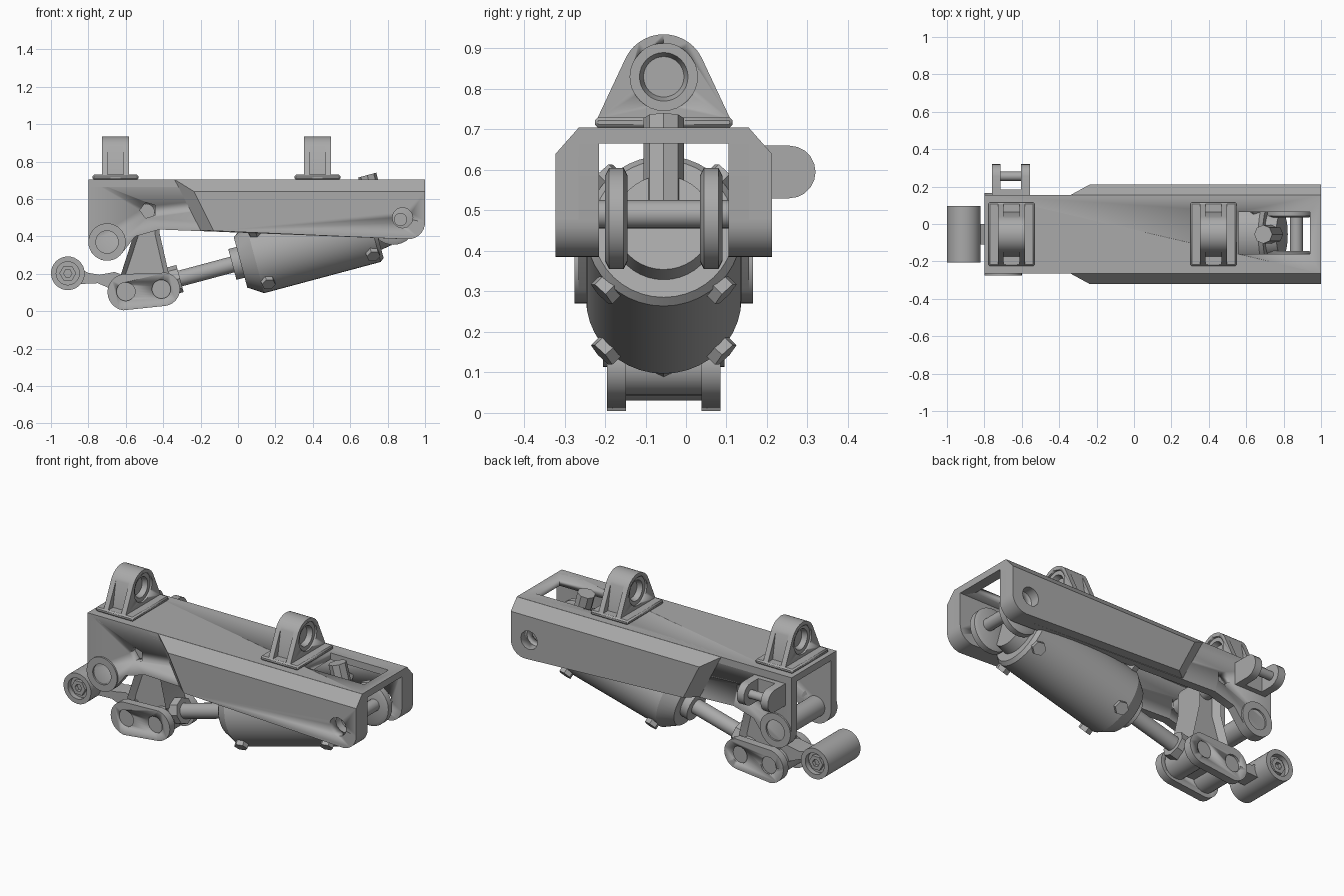
import bpy, bmesh, math
from mathutils import Vector

if "Cube" in bpy.data.objects:
    bpy.data.objects.remove(bpy.data.objects["Cube"])

C = -0.055  # centre plane of the assembly
steel = bpy.data.materials.new("grey steel")
steel.use_nodes = True
GREY = (0.4, 0.4, 0.4, 1)
steel.diffuse_color = GREY
steel.node_tree.nodes["Principled BSDF"].inputs["Base Color"].default_value = GREY


def finish(name, bm, smooth=True):
    bmesh.ops.remove_doubles(bm, verts=bm.verts, dist=1e-5)
    bmesh.ops.recalc_face_normals(bm, faces=bm.faces)
    me = bpy.data.meshes.new(name)
    bm.to_mesh(me)
    bm.free()
    me.materials.append(steel)
    ob = bpy.data.objects.new(name, me)
    bpy.context.collection.objects.link(ob)
    if smooth:
        select(ob)
        bpy.ops.object.shade_smooth_by_angle(angle=math.radians(32))
    return ob


def select(ob):
    bpy.ops.object.select_all(action="DESELECT")
    ob.select_set(True)
    bpy.context.view_layer.objects.active = ob


def loft(name, pa, pb, a, b, plane="xz", recess=None):
    """Join two matching outlines lying at depths a and b (y measured from C)."""
    def at(p, d):
        return (p[0], C + d, p[1]) if plane == "xz" else (d, C + p[0], p[1])
    bm = bmesh.new()
    va = [bm.verts.new(at(p, a)) for p in pa]
    vb = [bm.verts.new(at(p, b)) for p in pb]
    caps = [bm.faces.new(va), bm.faces.new(vb[::-1])]
    n = len(va)
    for i in range(n):
        j = (i + 1) % n
        bm.faces.new((va[i], va[j], vb[j], vb[i]))
    bmesh.ops.recalc_face_normals(bm, faces=bm.faces)
    if recess:
        bmesh.ops.inset_individual(bm, faces=caps, thickness=recess[0], depth=-recess[1])
    return finish(name, bm)


def prism(name, pts, a, b, plane="xz", recess=None):
    return loft(name, pts, pts, a, b, plane, recess)


def box(name, x, y, z):
    return prism(name, [(x[0], z[0]), (x[1], z[0]), (x[1], z[1]), (x[0], z[1])], y[0], y[1])


def lathe(name, profile, origin, axis=(0, 1, 0), segs=32):
    """Turn a profile of (distance along axis, radius)."""
    rot = Vector(axis).to_track_quat("Z", "Y")
    bm = bmesh.new()
    rings = []
    for s, r in profile:
        ring = []
        for i in range(segs):
            t = math.tau * i / segs
            ring.append(bm.verts.new(Vector(origin) + rot @ Vector((r * math.cos(t), r * math.sin(t), s))))
        rings.append(ring)
    for p, q in zip(rings, rings[1:]):
        for i in range(segs):
            j = (i + 1) % segs
            bm.faces.new((p[i], p[j], q[j], q[i]))
    return finish(name, bm)


def rod(name, origin, axis, a, b, r, segs=32):
    return lathe(name, [(a, 0), (a, r), (b, r), (b, 0)], origin, axis, segs)


def eye(name, x, z, a, b, r, bore, depth, segs=32):
    """Cross pin or bush with a recessed bore in both ends."""
    return lathe(name, [(a + depth, 0), (a + depth, bore), (a, bore), (a, r),
                        (b, r), (b, bore), (b - depth, bore), (b - depth, 0)], (x, C, z), segs=segs)


def arc(cx, cz, r, a0, a1, n=10):
    return [(cx + r * math.cos(math.radians(a0 + (a1 - a0) * i / n)),
             cz + r * math.sin(math.radians(a0 + (a1 - a0) * i / n))) for i in range(n + 1)]


def cut(ob, cutter):
    m = ob.modifiers.new("cut", "BOOLEAN")
    m.operation, m.solver, m.object = "DIFFERENCE", "EXACT", cutter
    select(ob)
    bpy.ops.object.modifier_apply(modifier=m.name)
    bpy.data.objects.remove(cutter)


# Housing: top plate with slot
top = box("housing_top", (-0.8, 1.0), (-0.21, 0.21), (0.665, 0.705))
cut(top, box("slot_cutter", (0.56, 0.94), (-0.105, 0.12), (0.6, 0.8)))

# Housing: thin inner wall, and thick outer wall with chamfer and tapered start
nose = arc(0.91, 0.475, 0.09, -90, 0, 8)
wall = ([(-0.8, 0.705)] + arc(-0.7, 0.37, 0.1, 180, 320, 12)
        + [(-0.55, 0.40), (-0.42, 0.437)] + nose + [(1.0, 0.705)])
inner = [(-0.34, 0.705), (-0.2, 0.432)] + nose + [(1.0, 0.48), (1.0, 0.705)]
outer = [(-0.235, 0.64), (-0.13, 0.43)] + nose + [(1.0, 0.48), (1.0, 0.64)]
for side, s in (("right", -1), ("left", 1)):
    thin = prism(side + "_housing_wall", wall, s * 0.16, s * 0.21)
    thick = loft(side + "_housing_cheek", inner, outer, s * 0.2095, s * 0.267)
    for part in (thin, thick):
        cut(part, rod("pin_cutter", (0.88, C, 0.5), (0, 1, 0), -0.5, 0.5, 0.055, 12))
    cut(thin, rod("link_cutter", (-0.48, C, 0.54), (0, 1, 0), -0.5, 0.5, 0.045, 5))
    eye(side + "_pivot_boss", -0.7, 0.37, s * 0.19 - 0.03, s * 0.19 + 0.03, 0.1, 0.06, 0.015)

# Top mounting brackets: base, two flanges, recessed web and bush
crown = arc(0, 0.83, 0.105, 28, 152, 14)
flange = [(0.165, 0.725)] + crown + [(-0.165, 0.725)]
web = [(0.12, 0.725)] + crown + [(-0.12, 0.725)]
for label, x in (("rear", -0.655), ("fore", 0.425)):
    base = box(label + "_bracket_base", (x - 0.123, x + 0.123), (-0.17, 0.17), (0.704, 0.73))
    select(base)
    m = base.modifiers.new("soft edge", "BEVEL")
    m.width, m.segments = 0.008, 1
    for part, pts, a, b in (("flange_a", flange, -0.072, -0.042), ("flange_b", flange, 0.042, 0.072),
                            ("web", web, -0.042, 0.042)):
        ob = prism(label + "_bracket_" + part, pts, x + a, x + b, "yz")
        cut(ob, rod("bore_cutter", (x, C, 0.83), (1, 0, 0), -0.2, 0.2, 0.083))
    lathe(label + "_bracket_bush", [(-0.03, 0), (-0.03, 0.05), (-0.06, 0.06), (-0.06, 0.085),
                                    (0.06, 0.085), (0.06, 0.06), (0.03, 0.05), (0.03, 0)],
          (x, C, 0.83), (1, 0, 0))

# Side clevis on the left wall
ear = [(0.2, 0.53)] + arc(0.31, 0.595, 0.065, -90, 90, 10) + [(0.2, 0.66)]
for label, a, b in (("rear", -0.76, -0.713), ("fore", -0.603, -0.557)):
    prism(label + "_clevis_ear", ear, a, b, "yz")
box("clevis_base", (-0.76, -0.557), (0.2, 0.24), (0.53, 0.66))
rod("clevis_pin", (-0.66, C + 0.31, 0.595), (1, 0, 0), -0.07, 0.07, 0.025, 16)

# Damper: turned body, collar and rod on a tilted axis
tilt = math.radians(15)
D = Vector((math.cos(tilt), 0, math.sin(tilt)))
N = Vector((-math.sin(tilt), 0, math.cos(tilt)))
Y = Vector((0, 1, 0))
P = Vector((-0.03, C, 0.25))
lathe("damper_body", [(0, 0), (0, 0.085), (0.045, 0.085), (0.045, 0.14), (0.125, 0.192), (0.77, 0.192),
                      (0.79, 0.175), (0.79, 0.13), (0.85, 0.12), (0.85, 0)], P, D, 40)
rod("damper_rod", P, D, -0.36, 0.02, 0.043)
rod("damper_rod_collar", P, D, -0.35, -0.29, 0.075, 8)
for label, y in (("right", -0.117), ("left", 0.117)):
    lathe(label + "_damper_ear", [(-0.028, 0), (-0.028, 0.105), (-0.018, 0.125), (0.018, 0.125),
                                  (0.028, 0.105), (0.028, 0)], P + D * 0.89 + Y * y, Y)
rod("damper_pin", P + D * 0.93, Y, -0.165, 0.165, 0.035, 16)
rod("damper_fitting", P + D * 0.82, N, 0.05, 0.275, 0.05, 8)

# Clamp lugs around both ends of the damper
for end, s in (("fore", 0.74), ("rear", 0.16)):
    for k in range(4):
        t = math.radians(45 + 90 * k)
        rod(f"{end}_damper_lug_{k + 1}", P + D * s, N * math.sin(t) + Y * math.cos(t), 0.15, 0.217, 0.038, 6)

# Rocker arm with recessed sides
arm = arc(-0.49, 0.53, 0.07, 0, 180, 8) + [(-0.56, 0.4), (-0.625, 0.2), (-0.6, 0.08),
                                           (-0.42, 0.08), (-0.37, 0.2), (-0.42, 0.42)]
prism("rocker_arm", arm, -0.09, 0.09, recess=(0.025, 0.04))
rod("rocker_pivot", (-0.49, C, 0.53), Y, -0.16, 0.16, 0.045, 16)
rod("housing_cross_tube", (-0.7, C, 0.37), Y, -0.17, 0.17, 0.06, 24)

# Foot links with their cross pins
foot = arc(-0.6, 0.102, 0.098, 100, 262, 12) + arc(-0.4, 0.118, 0.09, -82, 80, 12)
for label, a, b in (("right", -0.14, -0.093), ("left", 0.093, 0.14)):
    plate = prism(label + "_foot_link", foot, a, b)
    for x, z in ((-0.6, 0.105), (-0.41, 0.118)):
        cut(plate, rod("pin_cutter", (x, C, z), Y, -0.5, 0.5, 0.05, 20))
for label, x, z, r in (("rear", -0.6, 0.105, 0.05), ("fore", -0.41, 0.118, 0.05)):
    rod(label + "_foot_pin", (x, C, z), Y, -0.128, 0.128, r, 20)
    rod(label + "_foot_sleeve", (x, C, z), Y, -0.093, 0.093, 0.075, 24)

# Rear arm and its wide eye
rear = [(-0.86, 0.235), (-0.80, 0.205), (-0.74, 0.195), (-0.66, 0.21), (-0.58, 0.18),
        (-0.6, 0.06), (-0.68, 0.12), (-0.75, 0.15), (-0.86, 0.145)]
prism("rear_arm", rear, -0.055, 0.055)
eye("rear_eye", -0.91, 0.203, -0.15, 0.15, 0.09, 0.062, 0.03)
eye("rear_eye_core", -0.91, 0.203, -0.14, 0.14, 0.045, 0.022, 0.02, 6)
